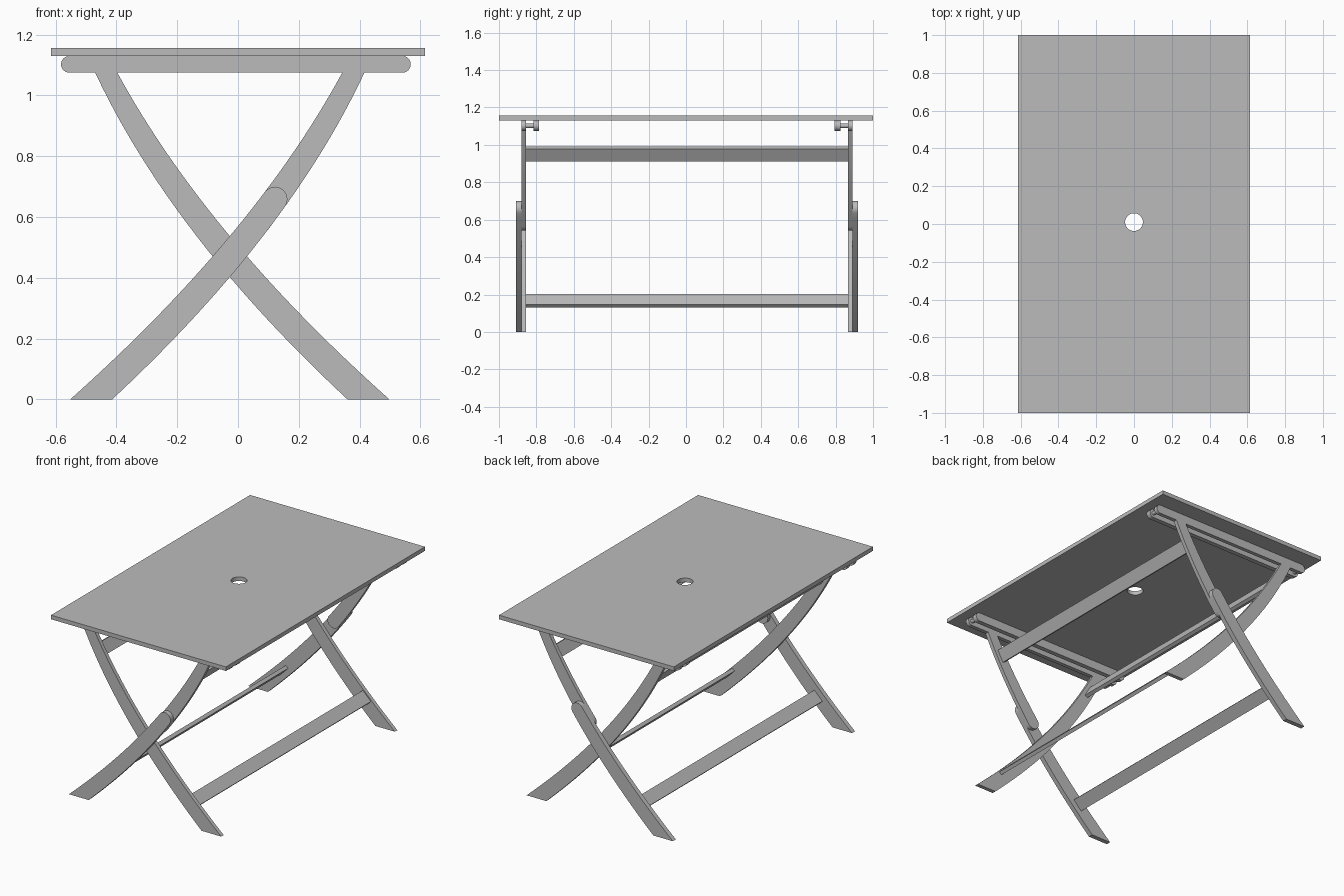
import bpy, bmesh
from math import pi, cos, sin, atan2, hypot
from mathutils import Vector

cube = bpy.data.objects.get("Cube")
if cube:
    bpy.data.objects.remove(cube)

grey = bpy.data.materials.new("plain_grey")
grey.use_nodes = True
grey.diffuse_color = (0.5, 0.5, 0.5, 1)
grey.node_tree.nodes["Principled BSDF"].inputs["Base Color"].default_value = (0.5, 0.5, 0.5, 1)

AXIS_X = -0.027      # mirror line of the crossed legs
MID_Y = 0.005        # middle of the frame
RAIL_BOTTOM, RAIL_TOP = 1.075, 1.13


def prism(name, loops, depth):
    """Extrude closed 3D loops (outline plus holes) along the depth vector."""
    bm = bmesh.new()
    edges = []
    for loop in loops:
        vs = [bm.verts.new(p) for p in loop]
        if len(loops) == 1:
            bm.faces.new(vs)
        else:
            edges += [bm.edges.new((vs[i - 1], vs[i])) for i in range(len(vs))]
    if edges:
        bmesh.ops.triangle_fill(bm, edges=edges, use_beauty=True)
    out = bmesh.ops.extrude_face_region(bm, geom=bm.faces[:], use_keep_orig=True)
    moved = [g for g in out["geom"] if isinstance(g, bmesh.types.BMVert)]
    bmesh.ops.translate(bm, verts=moved, vec=depth)
    bmesh.ops.recalc_face_normals(bm, faces=bm.faces[:])
    mesh = bpy.data.meshes.new(name)
    bm.to_mesh(mesh)
    bm.free()
    mesh.materials.append(grey)
    ob = bpy.data.objects.new(name, mesh)
    bpy.context.collection.objects.link(ob)
    bpy.ops.object.select_all(action='DESELECT')
    ob.select_set(True)
    bpy.context.view_layer.objects.active = ob
    bpy.ops.object.shade_smooth_by_angle(angle=pi / 6)
    return ob


def slab(name, outline, y0, y1):
    """Extrude an x-z outline from y0 to y1."""
    return prism(name, [[(x, y0, z) for x, z in outline]], (0, y1 - y0, 0))


def half_circle(a, b, n=12):
    """Points of the clockwise half circle from a to b, ends left out."""
    cx, cz = (a[0] + b[0]) / 2, (a[1] + b[1]) / 2
    r = hypot(a[0] - cx, a[1] - cz)
    start = atan2(a[1] - cz, a[0] - cx)
    return [(cx + r * cos(start - pi * i / n), cz + r * sin(start - pi * i / n))
            for i in range(1, n)]


def edge_curve(nodes):
    """Parabola x(z) through three (x, z) points."""
    def f(z):
        total = 0
        for i, (x, zi) in enumerate(nodes):
            for j, (_, zj) in enumerate(nodes):
                if i != j:
                    x *= (z - zj) / (zi - zj)
            total += x
        return total
    return f


# Curved leg edges, measured from the mirror line
lower_edge = edge_curve([(-0.443, RAIL_BOTTOM), (0.002, 0.40), (0.387, 0)])
upper_edge = edge_curve([(-0.37, RAIL_BOTTOM), (0.006, 0.53), (0.525, 0)])


def leg_outline(start, end, side, round_start=False, round_end=False, n=24):
    """Outline of a curved leg; start and end hold the heights of both edges."""
    def run(f, a, b):
        zs = [a + (b - a) * i / n for i in range(n + 1)]
        return [(f(z), z) for z in zs]
    left = run(lower_edge, start[0], end[0])
    right = run(upper_edge, end[1], start[1])
    pts = left + (half_circle(left[-1], right[0]) if round_end else []) + right
    pts += half_circle(right[-1], left[0]) if round_start else []
    return [(AXIS_X + side * u, z) for u, z in pts]


# Table top with a parasol hole
hole = [(0.047 * cos(2 * pi * i / 40), 0.01 + 0.047 * sin(2 * pi * i / 40), RAIL_TOP)
        for i in range(40)]
corners = [(sx * 0.615, sy, RAIL_TOP) for sx, sy in ((-1, -1), (1, -1), (1, 1), (-1, 1))]
prism("table_top", [corners, hole], (0, 0, 0.026))

# Legs and rails at both ends
FULL = (RAIL_BOTTOM, RAIL_BOTTOM)
straight_leg = leg_outline((0, 0), FULL, 1)
folding_upper = leg_outline((0.565, 0.605), FULL, -1, round_start=True)
folding_lower = leg_outline((0, 0), (0.637, 0.68), -1, round_end=True)

xl, xr = -0.555, 0.541
rail = [(xl, RAIL_BOTTOM)] + half_circle((xl, RAIL_BOTTOM), (xl, RAIL_TOP)) + [(xl, RAIL_TOP)]
rail += [(xr, RAIL_TOP)] + half_circle((xr, RAIL_TOP), (xr, RAIL_BOTTOM)) + [(xr, RAIL_BOTTOM)]

for end, s in (("front", -1), ("back", 1)):
    def layer(name, outline, inner, outer):
        slab(f"{end}_{name}", outline, MID_Y + s * inner, MID_Y + s * outer)
    layer("straight_leg", straight_leg, 0.86, 0.885)
    layer("folding_leg_upper", folding_upper, 0.86, 0.885)
    layer("folding_leg_lower", folding_lower, 0.885, 0.915)
    layer("outer_rail", rail, 0.86, 0.885)
    layer("inner_rail", rail, 0.79, 0.82)
    # Dowels joining the two rails
    for side, x in (("right", xl), ("left", xr)):
        dowel = [(x + 0.012 * cos(pi * i / 8), 1.102 + 0.012 * sin(pi * i / 8)) for i in range(16)]
        layer(f"{side}_dowel", dowel, 0.815, 0.865)


def stretcher(name, z, side, shift, reach):
    """Plank running between the two ends, tilted along its leg."""
    def mid(h):
        return Vector(((lower_edge(h) + upper_edge(h)) / 2, h))
    along = (mid(z + 0.02) - mid(z - 0.02)).normalized()
    across = Vector((along.y, -along.x))
    centre = Vector((mid(z).x + shift, z))
    pts = [centre + along * a * 0.04 + across * b * 0.011
           for a, b in ((-1, -1), (1, -1), (1, 1), (-1, 1))]
    slab(name, [(AXIS_X + side * p.x, p.y) for p in pts], MID_Y - reach, MID_Y + reach)


# Stretchers
stretcher("straight_leg_upper_stretcher", 0.95, 1, 0, 0.862)
stretcher("straight_leg_lower_stretcher", 0.167, 1, 0.04, 0.862)
stretcher("folding_leg_upper_stretcher", 0.95, -1, 0, 0.862)
stretcher("folding_leg_lower_stretcher", 0.167, -1, 0, 0.886)
